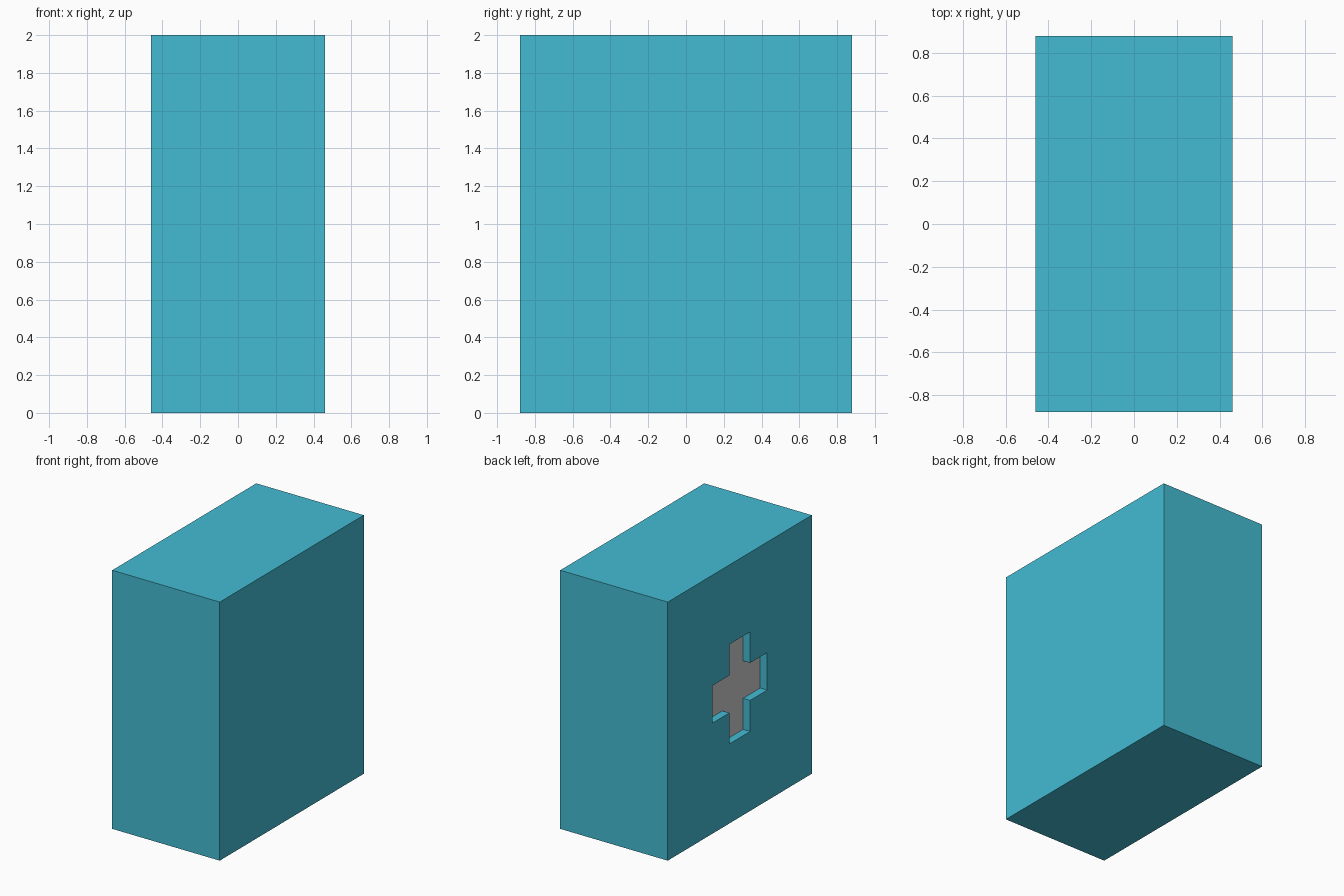
import bpy, bmesh

if "Cube" in bpy.data.objects:
    bpy.data.objects.remove(bpy.data.objects["Cube"])

HX, HY, H = 0.46, 0.88, 2.0
DEPTH = 0.06                      # recess depth
ARM_Y, ARM_Z = 0.335, 0.385       # cross half extents
BAR_Y, BAR_Z = 0.127, 0.145       # cross bar half widths


def add_object(name, bm, color=None):
    mesh = bpy.data.meshes.new(name)
    bm.to_mesh(mesh)
    bm.free()
    ob = bpy.data.objects.new(name, mesh)
    bpy.context.collection.objects.link(ob)
    if color:
        mat = bpy.data.materials.new(name + "_paint")
        mat.diffuse_color = (*color, 1)
        mat.use_nodes = True
        mat.node_tree.nodes["Principled BSDF"].inputs["Base Color"].default_value = mat.diffuse_color
        mesh.materials.append(mat)
    return ob


def ring(bm, x, outline):
    return [bm.verts.new((x, y, z)) for y, z in outline]


def loop_edges(bm, vs):
    return [bm.edges.new((vs[i - 1], vs[i])) for i in range(len(vs))]


def walls(bm, a, b):
    for i in range(len(a)):
        bm.faces.new((a[i - 1], a[i], b[i], b[i - 1]))


rect = [(-HY, 0), (HY, 0), (HY, H), (-HY, H)]
# quarter of the cross outline, rotated through the four corners
cross = []
for sy, sz in ((1, 1), (-1, 1), (-1, -1), (1, -1)):
    corner = [(ARM_Y, BAR_Z), (BAR_Y, BAR_Z), (BAR_Y, ARM_Z)]
    if sy * sz < 0:
        corner.reverse()
    cross += [(sy * y, 1 + sz * z) for y, z in corner]

# body: box whose left face has a cross-shaped opening with short walls
bm = bmesh.new()
left, right = ring(bm, -HX, rect), ring(bm, HX, rect)
rim, inner = ring(bm, -HX, cross), ring(bm, -HX + DEPTH, cross)
edges = loop_edges(bm, left) + loop_edges(bm, rim)
bmesh.ops.triangle_fill(bm, use_beauty=True, edges=edges, normal=(-1, 0, 0))
# keep the opening clear of any fill
for f in list(bm.faces):
    c = f.calc_center_median()
    y, z = abs(c.y), abs(c.z - 1)
    if (y < BAR_Y and z < ARM_Z) or (y < ARM_Y and z < BAR_Z):
        if all(v in rim for v in f.verts):
            bm.faces.remove(f)
walls(bm, left, right)
walls(bm, rim, inner)
bm.faces.new(right)
bmesh.ops.recalc_face_normals(bm, faces=bm.faces)
add_object("box_body", bm, (0.056, 0.50, 0.65))

# grey floor of the recess
bm = bmesh.new()
floor = bm.faces.new(ring(bm, -HX + DEPTH, cross))
floor.normal_update()
if floor.normal.x > 0:
    floor.normal_flip()
add_object("cross_recess_floor", bm)
